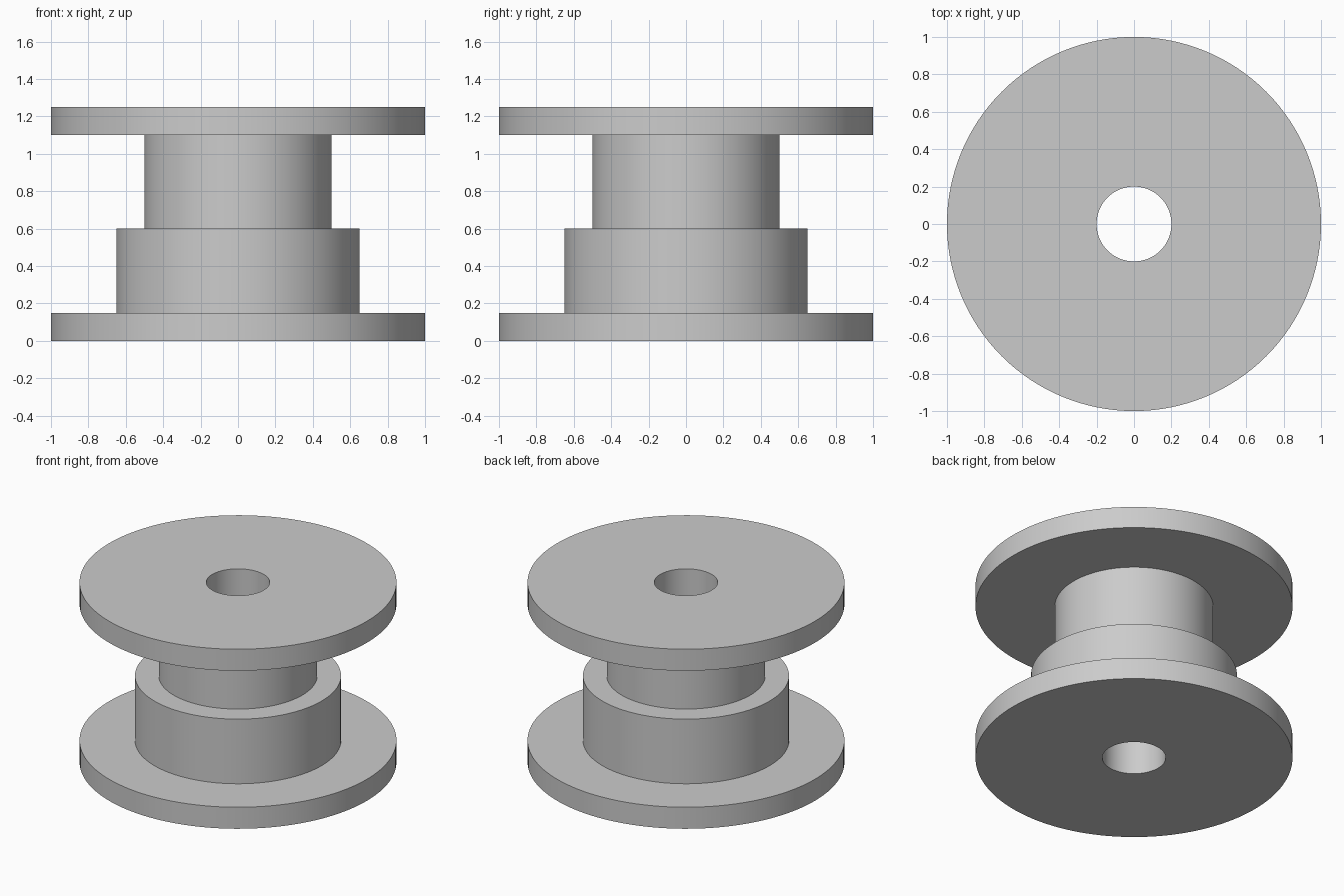
import bpy, bmesh, math
from mathutils import Matrix

cube = bpy.data.objects.get("Cube")
if cube:
    bpy.data.objects.remove(cube, do_unlink=True)

SEGMENTS = 128
BORE = 0.2

# Grey material
grey = bpy.data.materials.new("plain grey")
grey.use_nodes = True
colour = (0.6, 0.6, 0.6, 1)
grey.diffuse_color = colour
grey.node_tree.nodes["Principled BSDF"].inputs["Base Color"].default_value = colour


def lathe(name, profile):
    """Revolve a closed (radius, height) outline around the z axis."""
    bm = bmesh.new()
    rings = []
    for r, z in profile:
        ring = bmesh.ops.create_circle(bm, segments=SEGMENTS, radius=r,
                                       matrix=Matrix.Translation((0, 0, z)))
        rings.append(ring["verts"])
    for a, b in zip(rings, rings[1:] + rings[:1]):
        for i in range(SEGMENTS):
            j = (i + 1) % SEGMENTS
            bm.faces.new((a[i], a[j], b[j], b[i]))
    bmesh.ops.recalc_face_normals(bm, faces=bm.faces)
    mesh = bpy.data.meshes.new(name)
    bm.to_mesh(mesh)
    bm.free()
    mesh.materials.append(grey)
    obj = bpy.data.objects.new(name, mesh)
    bpy.context.collection.objects.link(obj)
    bpy.ops.object.select_all(action='DESELECT')
    obj.select_set(True)
    bpy.context.view_layer.objects.active = obj
    bpy.ops.object.shade_smooth_by_angle(angle=math.radians(30))
    return obj


# Spool: lower flange, wide drum, narrow drum, upper flange, through bore
lathe("flanged_spool", [
    (BORE, 0), (1, 0), (1, 0.15),
    (0.65, 0.15), (0.65, 0.6),
    (0.5, 0.6), (0.5, 1.1),
    (1, 1.1), (1, 1.25), (BORE, 1.25),
])
